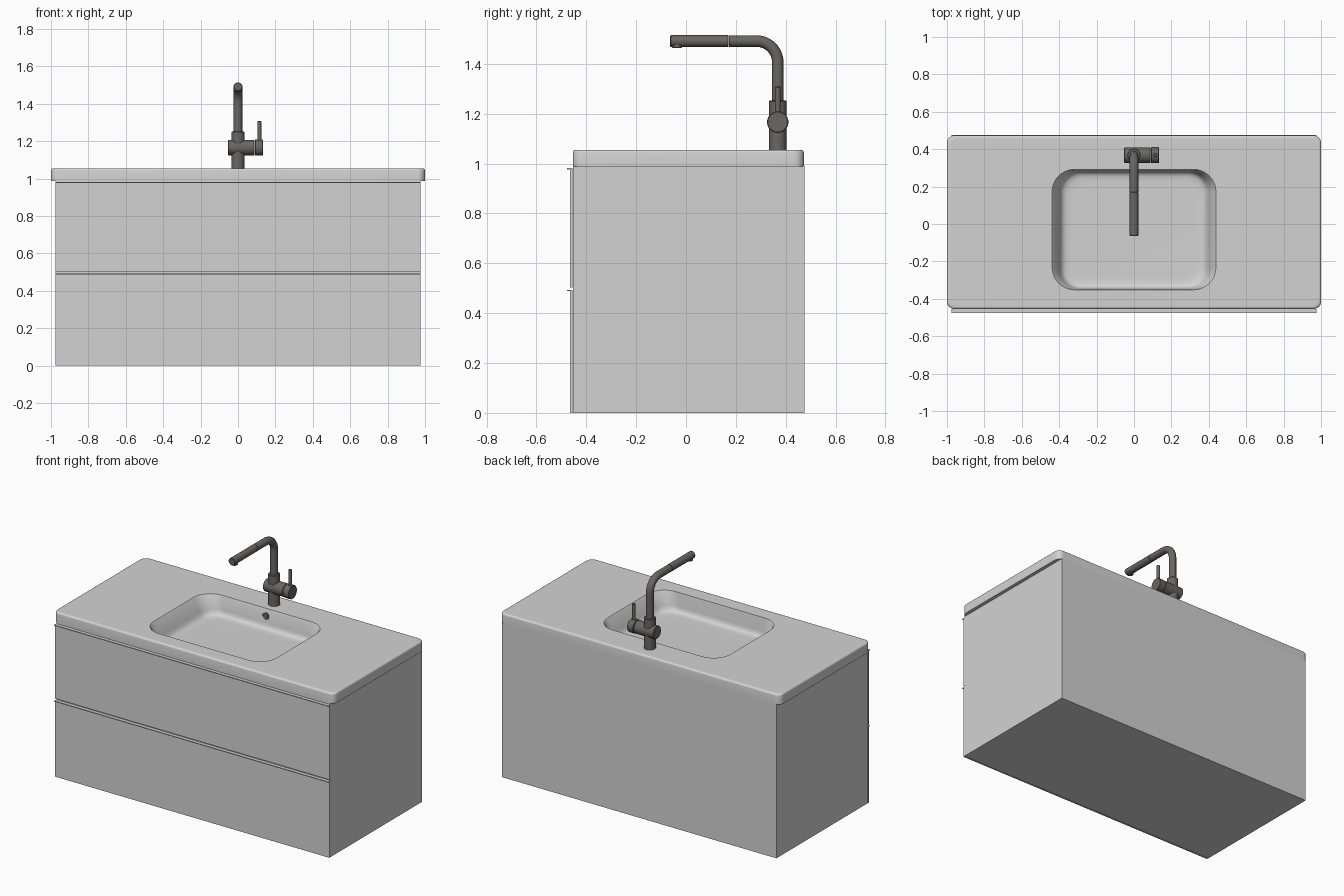
import bpy, bmesh, math
from mathutils import Vector, Matrix

if "Cube" in bpy.data.objects:
    bpy.data.objects.remove(bpy.data.objects["Cube"])


def material(name, rgb):
    m = bpy.data.materials.new(name)
    m.diffuse_color = (*rgb, 1)
    m.use_nodes = True
    m.node_tree.nodes["Principled BSDF"].inputs["Base Color"].default_value = m.diffuse_color
    return m


WHITE = material("matt_white", (0.65, 0.65, 0.65))
METAL = material("dark_metal", (0.14, 0.135, 0.12))


def finish(name, bm, mat, smooth=False):
    bmesh.ops.recalc_face_normals(bm, faces=bm.faces)
    me = bpy.data.meshes.new(name)
    bm.to_mesh(me)
    bm.free()
    me.materials.append(mat)
    ob = bpy.data.objects.new(name, me)
    bpy.context.collection.objects.link(ob)
    if smooth:
        shade(ob)
    return ob


def shade(ob):
    bpy.ops.object.select_all(action='DESELECT')
    ob.select_set(True)
    bpy.context.view_layer.objects.active = ob
    bpy.ops.object.shade_smooth_by_angle(angle=math.radians(35))


def box(name, x, y, z, mat, open_top=False):
    bm = bmesh.new()
    bmesh.ops.create_cube(bm, size=1)
    for v in bm.verts:
        v.co = Vector([(r[0] + r[1]) / 2 + c * (r[1] - r[0]) for c, r in zip(v.co, (x, y, z))])
    if open_top:
        bm.faces.ensure_lookup_table()
        top = [f for f in bm.faces if f.calc_center_median().z > z[1] - 1e-4]
        bmesh.ops.delete(bm, geom=top, context='FACES_ONLY')
    return finish(name, bm, mat)


def rod(name, a, b, r, mat, bevel=0.003):
    """Cylinder from a to b with softened ends."""
    a, b = Vector(a), Vector(b)
    bm = bmesh.new()
    bmesh.ops.create_cone(bm, cap_ends=True, segments=40, radius1=r, radius2=r, depth=(b - a).length)
    rims = [e for e in bm.edges if abs(e.verts[0].co.z - e.verts[1].co.z) < 1e-5]
    bmesh.ops.bevel(bm, geom=rims, offset=bevel, segments=1, affect='EDGES')
    rot = Vector((0, 0, 1)).rotation_difference(b - a).to_matrix().to_4x4()
    bmesh.ops.transform(bm, matrix=Matrix.Translation((a + b) / 2) @ rot, verts=bm.verts)
    return finish(name, bm, mat, True)


def rounded_rect(hx, y0, y1, r, z, n=10):
    pts = []
    corners = ((hx - r, y1 - r), (-hx + r, y1 - r), (-hx + r, y0 + r), (hx - r, y0 + r))
    for q, (cx, cy) in enumerate(corners):
        for i in range(n + 1):
            t = math.pi / 2 * (q + i / n)
            pts.append((cx + r * math.cos(t), cy + r * math.sin(t), z))
    return pts


# Cabinet carcass, open under the basin
box("cabinet", (-0.977, 0.977), (-0.453, 0.475), (0, 0.992), WHITE, True)

# Two drawer fronts, each with a thin pull lip on its upper edge
for label, z0, z1 in (("lower", 0.0, 0.488), ("upper", 0.503, 0.977)):
    box(label + "_drawer_front", (-0.977, 0.977), (-0.466, -0.455), (z0, z1), WHITE)
    box(label + "_drawer_lip", (-0.977, 0.977), (-0.477, -0.455), (z1, z1 + 0.005), WHITE)

# Washbasin top: one loft from underside, round the edge, into the bowl
rings = [rounded_rect(0.93, -0.41, 0.43, 0.13, 0.988),
         rounded_rect(1.0, -0.454, 0.473, 0.04, 0.988)]
for i in range(5):
    t = math.pi / 2 * i / 4
    d = 0.012 * (1 - math.cos(t))
    rings.append(rounded_rect(1.0 - d, -0.454 + d, 0.473 - d, 0.04, 1.043 + 0.012 * math.sin(t)))
rings.append(rounded_rect(0.98, -0.434, 0.453, 0.04, 1.055))
# half width, front, back, corner radius, height
for ring in ((0.438, -0.352, 0.292, 0.12, 1.055), (0.43, -0.35, 0.288, 0.118, 1.047),
             (0.396, -0.345, 0.28, 0.105, 0.968), (0.386, -0.341, 0.276, 0.10, 0.949),
             (0.374, -0.333, 0.268, 0.10, 0.938), (0.355, -0.318, 0.252, 0.10, 0.933),
             (0.325, -0.288, 0.222, 0.09, 0.932)):
    rings.append(rounded_rect(*ring))
bm = bmesh.new()
loops = [[bm.verts.new(p) for p in r] for r in rings]
for a, b in zip(loops, loops[1:]):
    for i in range(len(a)):
        j = (i + 1) % len(a)
        bm.faces.new((a[i], a[j], b[j], b[i]))
bm.faces.new(loops[-1])
# Underside rim faces down, bowl faces up
me_top = finish("washbasin_top", bm, WHITE, True)

# Overflow hole cap on the back wall of the bowl
rod("overflow_ring", (0, 0.295, 1.01), (0, 0.279, 1.01), 0.022, METAL)

# Tap body, cross valve and lever
TY = 0.368
rod("tap_base", (0, TY, 1.05), (0, TY, 1.252), 0.035, METAL)
rod("tap_valve_body", (-0.053, TY, 1.166), (0.088, TY, 1.166), 0.041, METAL)
rod("tap_valve_knob", (0.09, TY, 1.166), (0.134, TY, 1.166), 0.043, METAL)
rod("tap_lever", (0.114, TY, 1.18), (0.114, TY, 1.308), 0.011, METAL)

# Bent spout tube
R, ZS = 0.085, 1.491
path = [(0, TY, 1.24), (0, TY, ZS - R - 0.01)]
for i in range(13):
    t = math.pi / 2 * i / 12
    path.append((0, TY - R + R * math.cos(t), ZS - R + R * math.sin(t)))
path.append((0, 0.172, ZS))
cu = bpy.data.curves.new("tap_spout", 'CURVE')
cu.dimensions = '3D'
cu.bevel_depth = 0.023
cu.bevel_resolution = 8
cu.use_fill_caps = True
sp = cu.splines.new('POLY')
sp.points.add(len(path) - 1)
for p, c in zip(sp.points, path):
    p.co = (*c, 1)
cu.materials.append(METAL)
spout = bpy.data.objects.new("tap_spout", cu)
bpy.context.collection.objects.link(spout)
bpy.ops.object.select_all(action='DESELECT')
spout.select_set(True)
bpy.context.view_layer.objects.active = spout
bpy.ops.object.convert(target='MESH')
shade(bpy.context.view_layer.objects.active)

# Pull-out spray end and its outlet
rod("tap_spray_end", (0, 0.171, ZS), (0, -0.064, ZS), 0.0235, METAL)
rod("tap_outlet", (0, -0.036, ZS), (0, -0.036, 1.463), 0.02, METAL)
